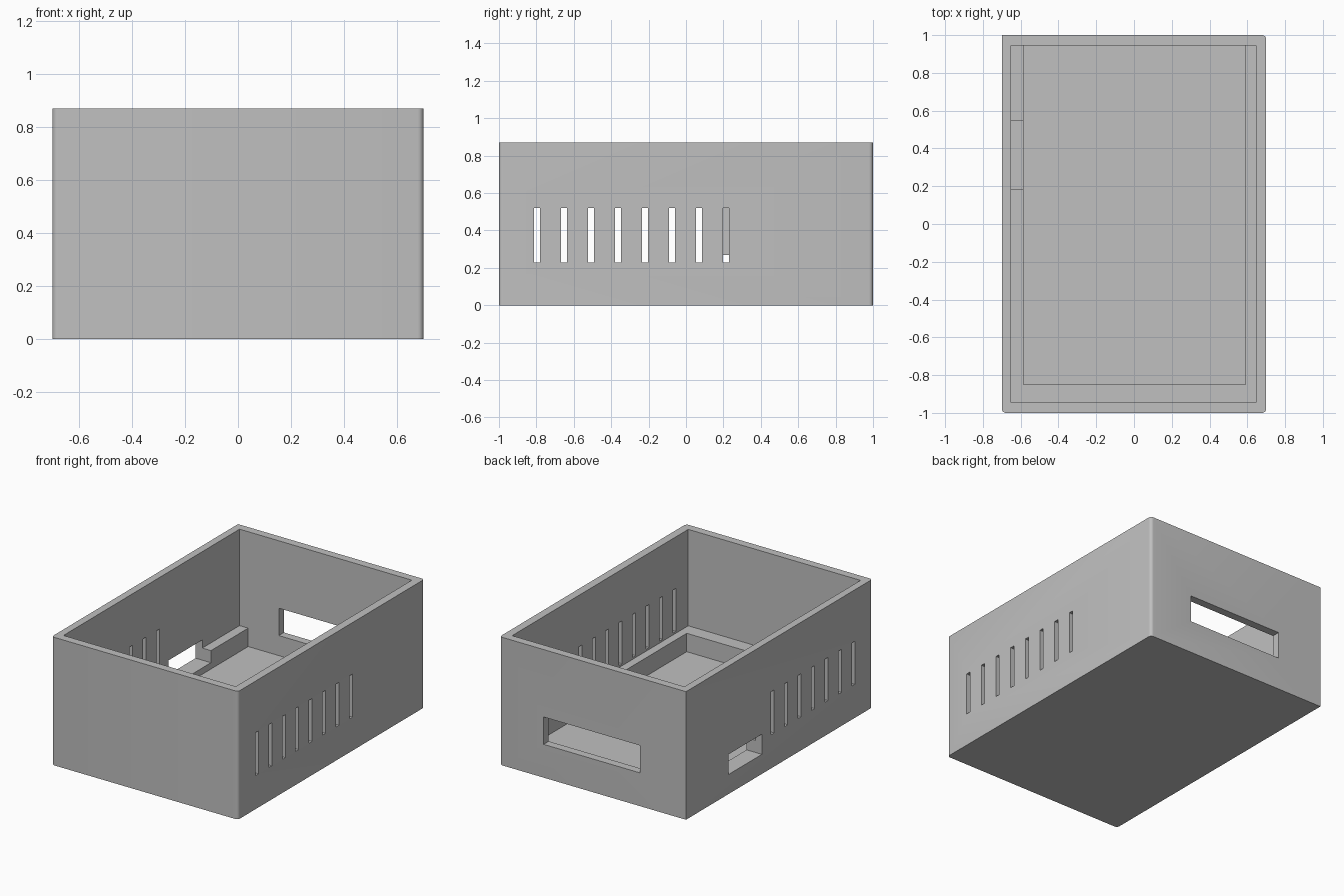
import bpy, bmesh

cube = bpy.data.objects.get("Cube")
if cube:
    bpy.data.objects.remove(cube, do_unlink=True)

HX, HY, HEIGHT = 0.70, 1.0, 0.87
FLOOR, LEDGE = 0.09, 0.215

grey = bpy.data.materials.new("light_grey")
grey.use_nodes = True
colour = (0.527, 0.527, 0.527, 1)
grey.diffuse_color = colour
grey.node_tree.nodes["Principled BSDF"].inputs["Base Color"].default_value = colour


def block(name, xs, ys, zs):
    """Box spanning the given ranges."""
    bm = bmesh.new()
    bmesh.ops.create_cube(bm, size=1)
    for v in bm.verts:
        for axis, (lo, hi) in enumerate((xs, ys, zs)):
            v.co[axis] = hi if v.co[axis] > 0 else lo
    mesh = bpy.data.meshes.new(name)
    bm.to_mesh(mesh)
    bm.free()
    obj = bpy.data.objects.new(name, mesh)
    bpy.context.collection.objects.link(obj)
    mesh.materials.append(grey)
    return obj


# Outer body, with every upright corner softened except back right (-x, +y)
case = block("open_case", (-HX, HX), (-HY, HY), (0, HEIGHT))
bm = bmesh.new()
bm.from_mesh(case.data)
corners = []
for e in bm.edges:
    a, b = (v.co for v in e.verts)
    if abs(a.z - b.z) > 0.5 and not (a.x < 0 and a.y > 0):
        corners.append(e)
bmesh.ops.bevel(bm, geom=corners, offset=0.022, segments=5, profile=0.5,
                affect='EDGES')
bm.to_mesh(case.data)
bm.free()


def cut(name, xs, ys, zs):
    """Subtract a box from the case."""
    cutter = block(name, xs, ys, zs)
    cutter.hide_render = True
    mod = case.modifiers.new(name, 'BOOLEAN')
    mod.operation = 'DIFFERENCE'
    mod.solver = 'EXACT'
    mod.object = cutter
    bpy.context.view_layer.objects.active = case
    bpy.ops.object.modifier_apply(modifier=mod.name)
    bpy.data.objects.remove(cutter, do_unlink=True)


# Main cavity down to the ledge, then the deeper pocket reaching the back wall
cut("cavity", (-0.65, 0.645), (-0.945, 0.945), (LEDGE, 1))
cut("pocket", (-0.585, 0.59), (-0.85, 0.945), (FLOOR, 0.95))

# Back window and the small side port that also notches the ledge
cut("back_window", (-0.355, 0.37), (0.90, 1.1), (0.226, 0.412))
cut("side_port", (-0.8, -0.57), (0.185, 0.545), (0.133, 0.27))

# Vent slots: eight on the +x wall, seven on the -x wall
for side, count in ((1, 8), (-1, 7)):
    xs = sorted((side * 0.6, side * 0.8))
    for i in range(count):
        y = -0.797 + 0.1443 * i
        cut("vent_slot", xs, (y - 0.016, y + 0.016), (0.228, 0.52))

# Smooth only the rounded corners
bpy.ops.object.select_all(action='DESELECT')
case.select_set(True)
bpy.context.view_layer.objects.active = case
bpy.ops.object.shade_smooth_by_angle(angle=0.5)
